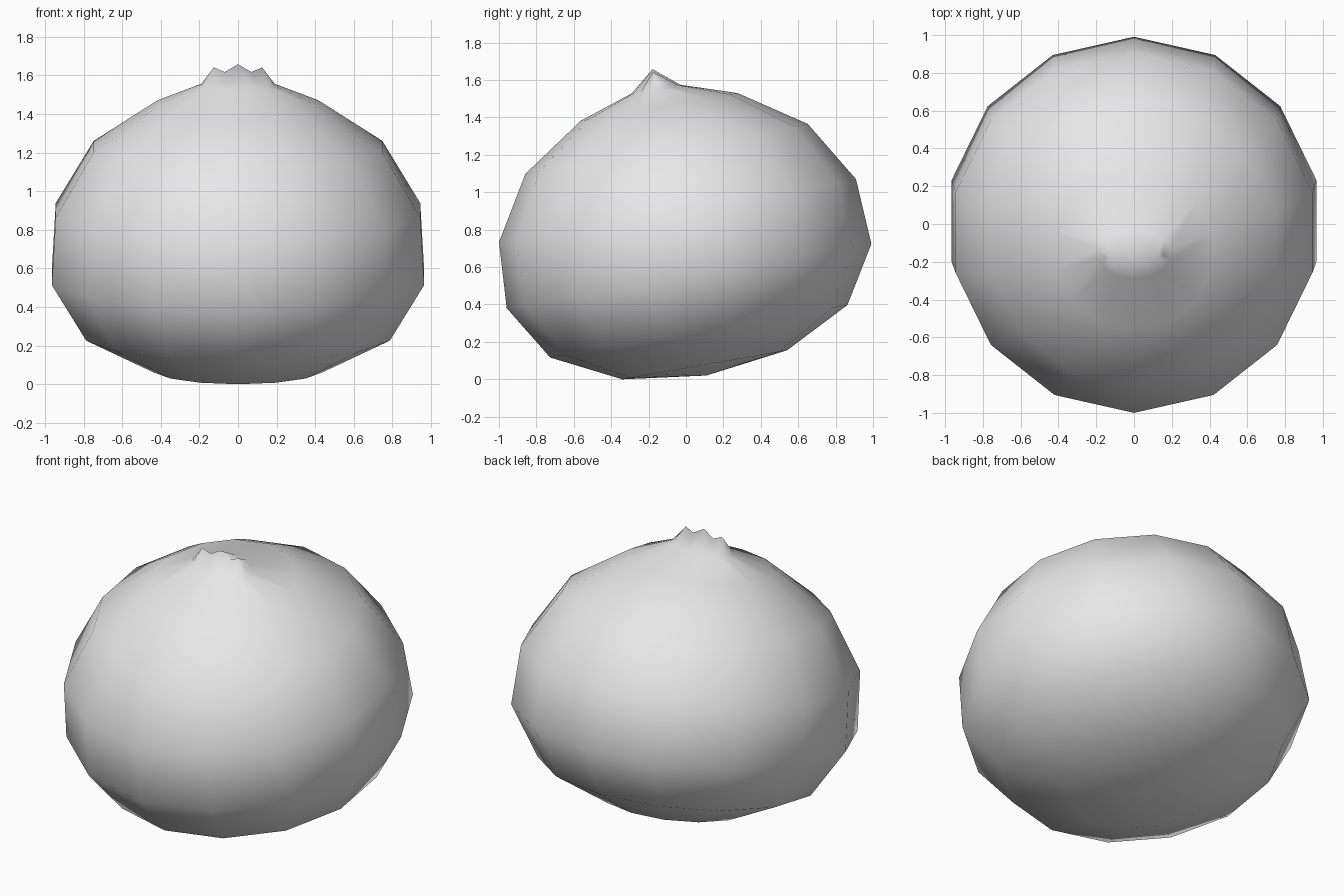
import bpy, bmesh, math
from mathutils import Matrix

cube = bpy.data.objects.get("Cube")
if cube:
    bpy.data.objects.remove(cube, do_unlink=True)

SIDES = 14

# Single grey material
grey = bpy.data.materials.new("plain grey")
grey.use_nodes = True
colour = (0.8, 0.8, 0.8, 1)
grey.diffuse_color = colour
grey.node_tree.nodes["Principled BSDF"].inputs["Base Color"].default_value = colour

bm = bmesh.new()


def ring(rx, ry, height):
    """One ring of vertices; height is a function of the side number."""
    verts = []
    for i in range(SIDES):
        a = math.tau * i / SIDES
        verts.append(bm.verts.new((rx * math.sin(a), ry * math.cos(a), height(i))))
    return verts


# Body rings from the bottom up: radius, height along the axis
profile = [(0.447, 0.058), (0.807, 0.24), (0.99, 0.54), (0.969, 0.895),
           (0.767, 1.23), (0.426, 1.458)]
rings = [ring(r, r, lambda i, h=h: h) for r, h in profile]

# Neck ring, wider across than deep
rings.append(ring(0.195, 0.132, lambda i: 1.555))

# Pinched tip: a thin crest with three peaks
crest = [1.663, 1.622, 1.647, 1.605]
rings.append(ring(0.16, 0, lambda i: crest[min(i % 7, 7 - i % 7)]))

for low, high in zip(rings, rings[1:]):
    for i in range(SIDES):
        j = (i + 1) % SIDES
        bm.faces.new((low[i], high[i], high[j], low[j]))

# Bottom fan
pole = bm.verts.new((0, 0, 0))
for i in range(SIDES):
    bm.faces.new((pole, rings[0][i], rings[0][(i + 1) % SIDES]))

# Close the crest, then tilt the whole form towards the front
bmesh.ops.remove_doubles(bm, verts=bm.verts, dist=0.001)
bmesh.ops.recalc_face_normals(bm, faces=bm.faces)
tilt = Matrix.Translation((0, 0.11, 0.02)) @ Matrix.Rotation(math.radians(10), 4, "X")
bm.transform(tilt)
for face in bm.faces:
    face.smooth = True

mesh = bpy.data.meshes.new("pinched_body")
bm.to_mesh(mesh)
bm.free()
mesh.materials.append(grey)
body = bpy.data.objects.new("pinched_body", mesh)
bpy.context.collection.objects.link(body)
